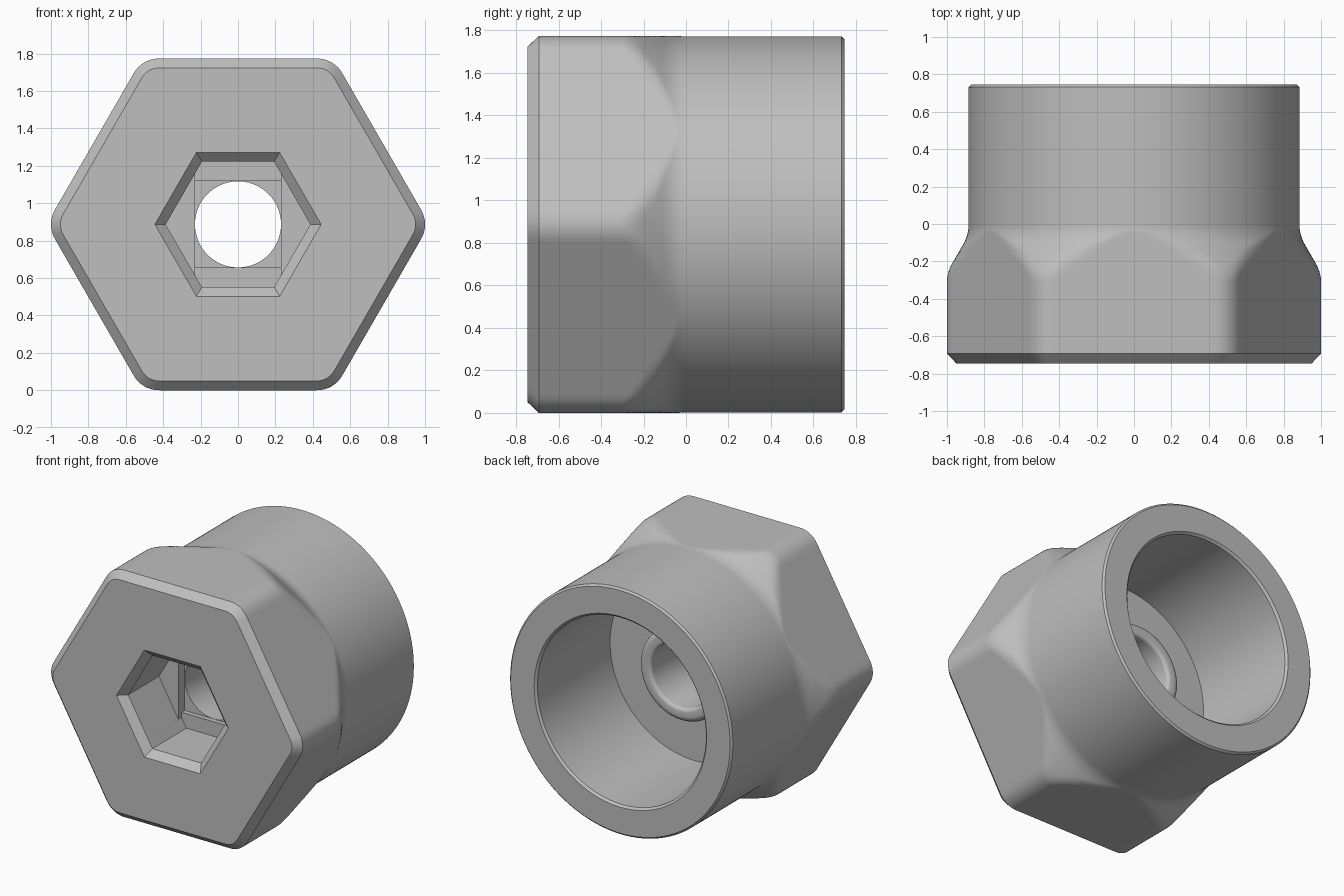
import bpy, bmesh
from math import pi, cos, sin, tan, sqrt, radians

cube = bpy.data.objects.get("Cube")
if cube:
    bpy.data.objects.remove(cube, do_unlink=True)

N = 288              # samples around the axis
APOTHEM = 0.887      # hexagon centre to flat
BARREL = 0.885       # round barrel radius
HOLE = 0.23          # through hole radius


# Cross-sections as polar radius functions
def hexagon(apothem, corner=0.0):
    def radius(t):
        psi = abs(t % (pi / 3) - pi / 6)
        if tan(psi) * apothem <= (apothem - corner) * tan(pi / 6) + 1e-9:
            return apothem / cos(psi)
        c, d = (apothem - corner) / cos(pi / 6), pi / 6 - psi
        return c * cos(d) + sqrt(max(corner ** 2 - (c * sin(d)) ** 2, 0))
    return radius


def circle(r):
    return lambda t: r


def clip(shape, half_x, half_z=9.0):
    return lambda t: min(shape(t), half_x / max(abs(cos(t)), 1e-6),
                         half_z / max(abs(sin(t)), 1e-6))


def smooth_min(a, b, k):
    if k <= 0:
        return min(a, b)
    h = max(k - abs(a - b), 0) / k
    return min(a, b) - h * h * k / 4


outer_hex = hexagon(APOTHEM, 0.155)


# Hexagon blended into the barrel by a 30 degree cone
def shoulder(y):
    cone = BARREL - (y + 0.06) * tan(radians(30))
    cone = -smooth_min(-cone, -BARREL, 0.03)
    k = 0.03 * min(max((-0.06 - y) / 0.1, 0), 1)
    return lambda t: smooth_min(outer_hex(t), cone, k)


# Ordered list of (y, cross-section) rings: outside first, then back through the bore
rings = [(-0.745, hexagon(APOTHEM - 0.05, 0.105)), (-0.693, outer_hex), (-0.36, outer_hex)]
rings += [(y, shoulder(y)) for y in [-0.33 + 0.01 * i for i in range(34)]]
rings += [(0.02, circle(BARREL)), (0.732, circle(BARREL)), (0.745, circle(BARREL - 0.013))]

# Rear bore and its floor
rings += [(0.745, circle(0.685)), (0.73, circle(0.67)), (-0.095, circle(0.67)),
          (-0.095, circle(0.33))]

# Rounded boss around the hole
for i in range(9):
    a = i * pi / 16
    rings.append((0.025 + 0.045 * sin(a), circle(0.285 + 0.045 * cos(a))))
for i in range(5):
    a = i * pi / 8
    rings.append((0.045 + 0.025 * cos(a), circle(HOLE + 0.025 - 0.025 * sin(a))))

# Hole, stepped square and slot, then the hexagonal socket with a bevelled mouth
socket = hexagon(0.335)
square = clip(socket, HOLE + 0.001, HOLE + 0.001)
slot = clip(socket, HOLE + 0.001)
rings += [(-0.275, circle(HOLE)), (-0.275, square), (-0.31, square), (-0.31, slot),
          (-0.345, slot), (-0.345, socket), (-0.695, socket), (-0.745, hexagon(0.385))]

# Loft the rings into one closed solid
bm = bmesh.new()
loops = []
for y, shape in rings:
    loop = []
    for i in range(N):
        t = 2 * pi * i / N
        r = shape(t)
        loop.append(bm.verts.new((r * cos(t), y, APOTHEM + r * sin(t))))
    loops.append(loop)
for a, b in zip(loops, loops[1:] + loops[:1]):
    for i in range(N):
        j = (i + 1) % N
        bm.faces.new((a[i], a[j], b[j], b[i]))
bmesh.ops.remove_doubles(bm, verts=bm.verts, dist=1e-5)
bmesh.ops.recalc_face_normals(bm, faces=bm.faces)

mesh = bpy.data.meshes.new("hex_cap_body")
bm.to_mesh(mesh)
bm.free()
body = bpy.data.objects.new("hex_cap_body", mesh)
bpy.context.collection.objects.link(body)

# Plain grey material
grey = bpy.data.materials.new("light_grey")
grey.use_nodes = True
color = (0.52, 0.52, 0.52, 1)
grey.diffuse_color = color
grey.node_tree.nodes["Principled BSDF"].inputs["Base Color"].default_value = color
mesh.materials.append(grey)

bpy.ops.object.select_all(action='DESELECT')
body.select_set(True)
bpy.context.view_layer.objects.active = body
bpy.ops.object.shade_smooth_by_angle(angle=radians(28))
